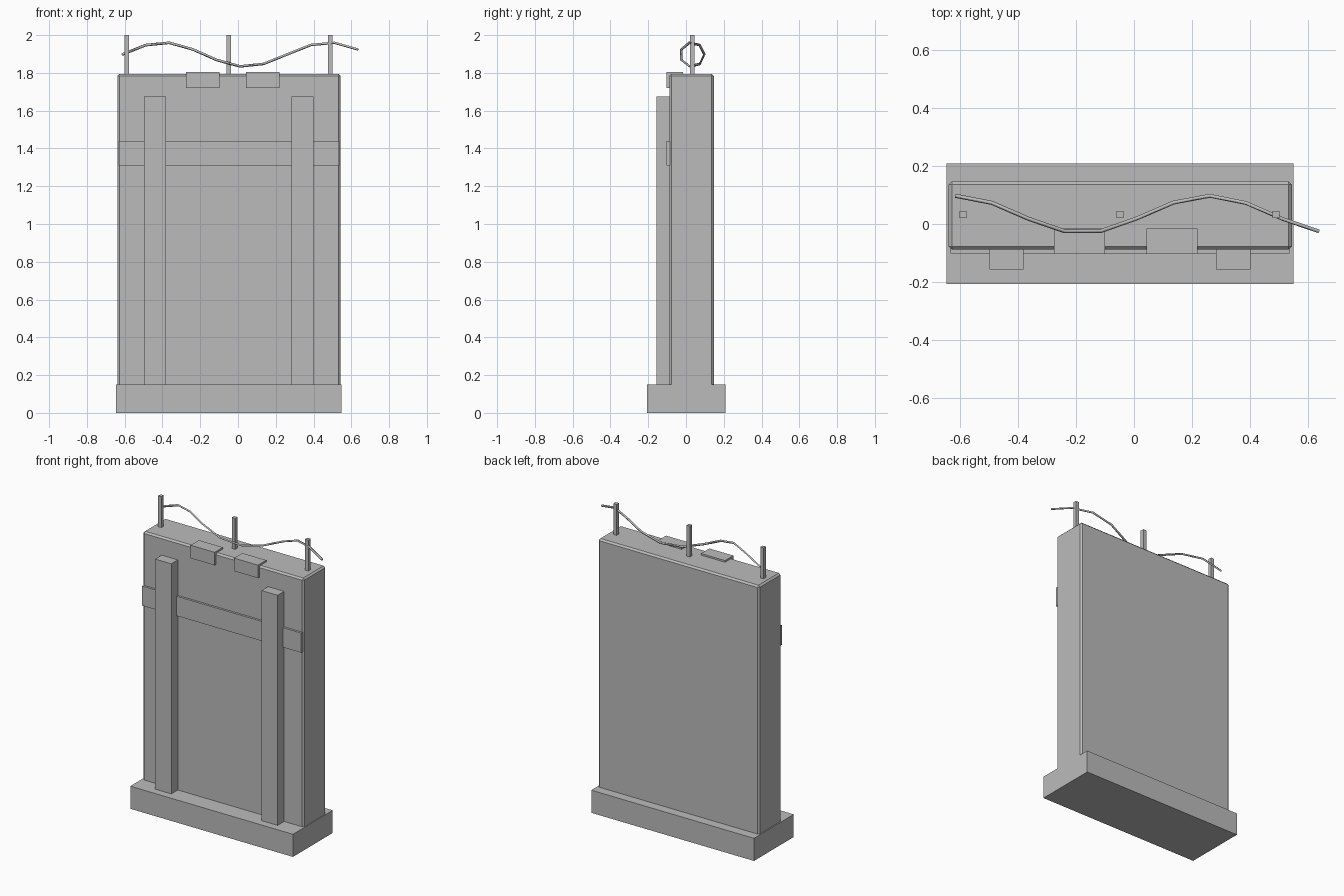
import bpy
import math

default = bpy.data.objects.get("Cube")
if default:
    bpy.data.objects.remove(default, do_unlink=True)

grey = bpy.data.materials.new("plain_grey")
grey.use_nodes = True
colour = (0.5, 0.5, 0.5, 1)
grey.diffuse_color = colour
grey.node_tree.nodes["Principled BSDF"].inputs["Base Color"].default_value = colour


def box(name, x, y, z, bevel=0):
    """Box from (low, high) ranges on each axis, optionally chamfered."""
    ranges = (x, y, z)
    bpy.ops.mesh.primitive_cube_add(size=1, location=[(a + b) / 2 for a, b in ranges])
    ob = bpy.context.object
    ob.name = name
    ob.scale = [b - a for a, b in ranges]
    bpy.ops.object.transform_apply(location=False, rotation=False, scale=True)
    ob.data.materials.append(grey)
    if bevel:
        mod = ob.modifiers.new("chamfer", 'BEVEL')
        mod.width = bevel
        mod.segments = 1
    return ob


# Plinth and wall slab
box("base", (-0.645, 0.548), (-0.207, 0.209), (0, 0.15))
box("wall", (-0.638, 0.543), (-0.088, 0.147), (0.05, 1.795), bevel=0.011)

# Horizontal band and the two upright pilasters in front of it
box("cross_band", (-0.631, 0.535), (-0.102, -0.07), (1.31, 1.44))
for side, x in (("right", -0.439), ("left", 0.341)):
    box("pilaster_" + side, (x - 0.059, x + 0.059), (-0.156, -0.07), (0.14, 1.675))

# Capping blocks lapped over the top front edge
for side, x in (("right", -0.187), ("left", 0.131)):
    box("cap_block_" + side, (x - 0.088, x + 0.088), (-0.103, -0.016), (1.72, 1.806))

# Wire posts
for side, x in (("right", -0.588), ("middle", -0.048), ("left", 0.489)):
    box("wire_post_" + side, (x - 0.012, x + 0.012), (0.021, 0.045), (1.78, 2.0))

# Coiled wire: a loose helix running along the top
curve = bpy.data.curves.new("coiled_wire", 'CURVE')
curve.dimensions = '3D'
curve.bevel_depth = 0.007
curve.bevel_resolution = 0
curve.use_fill_caps = True
spline = curve.splines.new('POLY')
spline.points.add(10)
for i, point in enumerate(spline.points):
    turn = 0.9 * i
    point.co = (-0.614 + 0.125 * i, 0.033 + 0.064 * math.cos(turn),
                1.897 + 0.064 * math.sin(turn), 1)
curve.materials.append(grey)
wire = bpy.data.objects.new("coiled_wire", curve)
bpy.context.collection.objects.link(wire)
